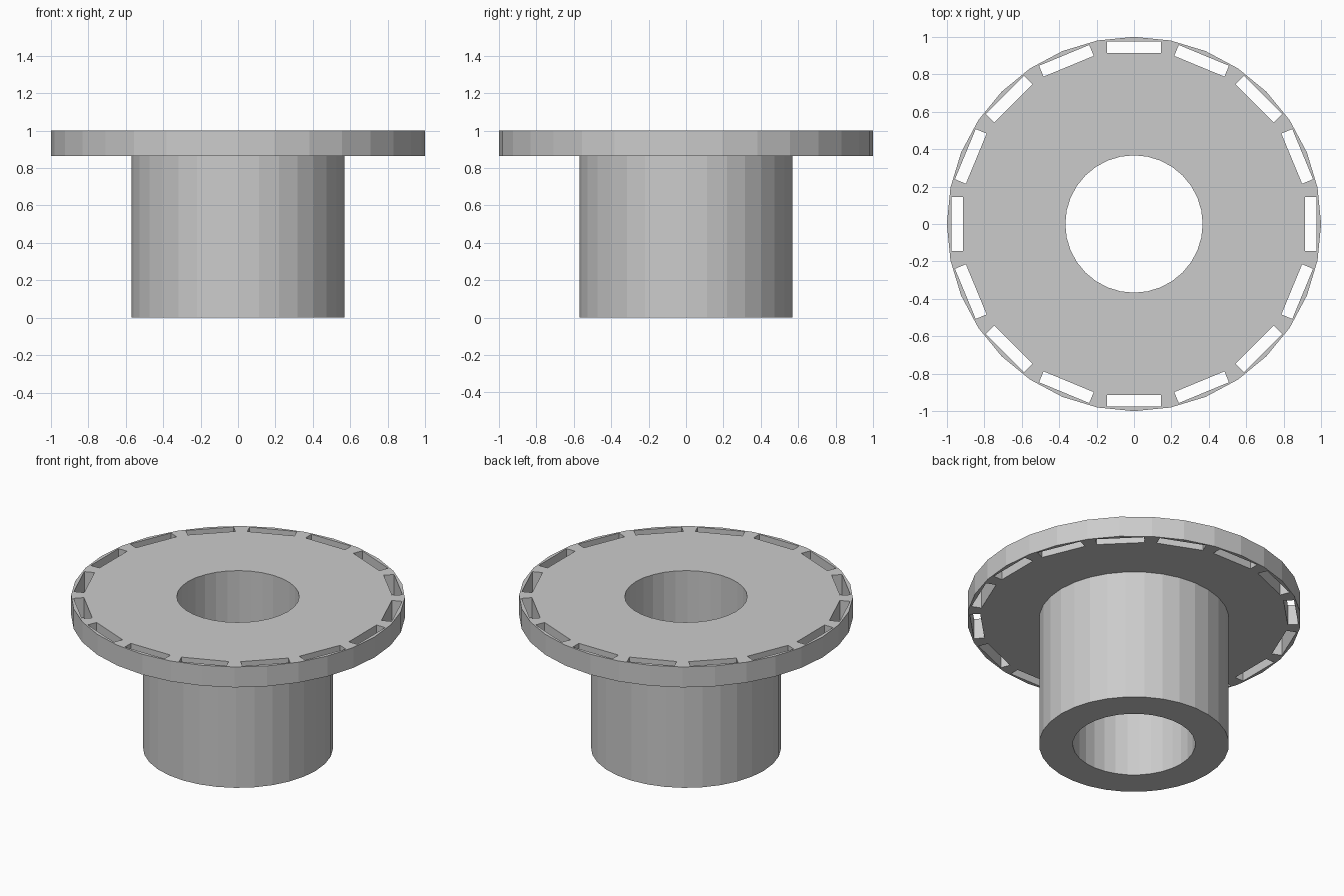
import bpy, bmesh, math
from mathutils import Matrix, Vector

SIDES = 32
SLOTS = 16
FLANGE_Z = 0.865

cube = bpy.data.objects.get("Cube")
if cube:
    bpy.data.objects.remove(cube, do_unlink=True)

grey = bpy.data.materials.new("plain grey")
grey.use_nodes = True
colour = (0.6, 0.6, 0.6, 1)
grey.diffuse_color = colour
grey.node_tree.nodes["Principled BSDF"].inputs["Base Color"].default_value = colour


def make_object(name, bm):
    bmesh.ops.recalc_face_normals(bm, faces=bm.faces)
    mesh = bpy.data.meshes.new(name)
    bm.to_mesh(mesh)
    bm.free()
    mesh.materials.append(grey)
    obj = bpy.data.objects.new(name, mesh)
    bpy.context.collection.objects.link(obj)
    return obj


# Flanged sleeve: closed section (radius, height) turned around the axis
section = [(0.367, 0), (0.57, 0), (0.57, FLANGE_Z), (1, FLANGE_Z), (1, 1), (0.367, 1)]
bm = bmesh.new()
rings = []
for r, z in section:
    rings.append([bm.verts.new((r * math.cos(a), r * math.sin(a), z))
                  for a in (math.tau * i / SIDES for i in range(SIDES))])
for k, ring in enumerate(rings):
    after = rings[(k + 1) % len(rings)]
    for i in range(SIDES):
        j = (i + 1) % SIDES
        bm.faces.new((ring[i], ring[j], after[j], after[i]))
sleeve = make_object("flanged_sleeve", bm)

# Slot cutters: ring of thin blocks passing through the flange rim
bm = bmesh.new()
for i in range(SLOTS):
    place = (Matrix.Rotation(math.tau * i / SLOTS, 4, 'Z')
             @ Matrix.Translation((0.944, 0, 0.93))
             @ Matrix.Diagonal((0.063, 0.29, 0.4, 1)))
    bmesh.ops.create_cube(bm, size=1, matrix=place)
cutter = make_object("slot_cutter", bm)
cutter.hide_render = True
cutter.hide_viewport = True
cutter.display_type = 'WIRE'

# Cut the slots
cut = sleeve.modifiers.new("slots", 'BOOLEAN')
cut.operation = 'DIFFERENCE'
cut.solver = 'EXACT'
cut.object = cutter

# Bake the cut so that only the finished part remains
depsgraph = bpy.context.evaluated_depsgraph_get()
finished = bpy.data.meshes.new_from_object(sleeve.evaluated_get(depsgraph))
sleeve.modifiers.clear()
sleeve.data = finished
bpy.data.objects.remove(cutter, do_unlink=True)
